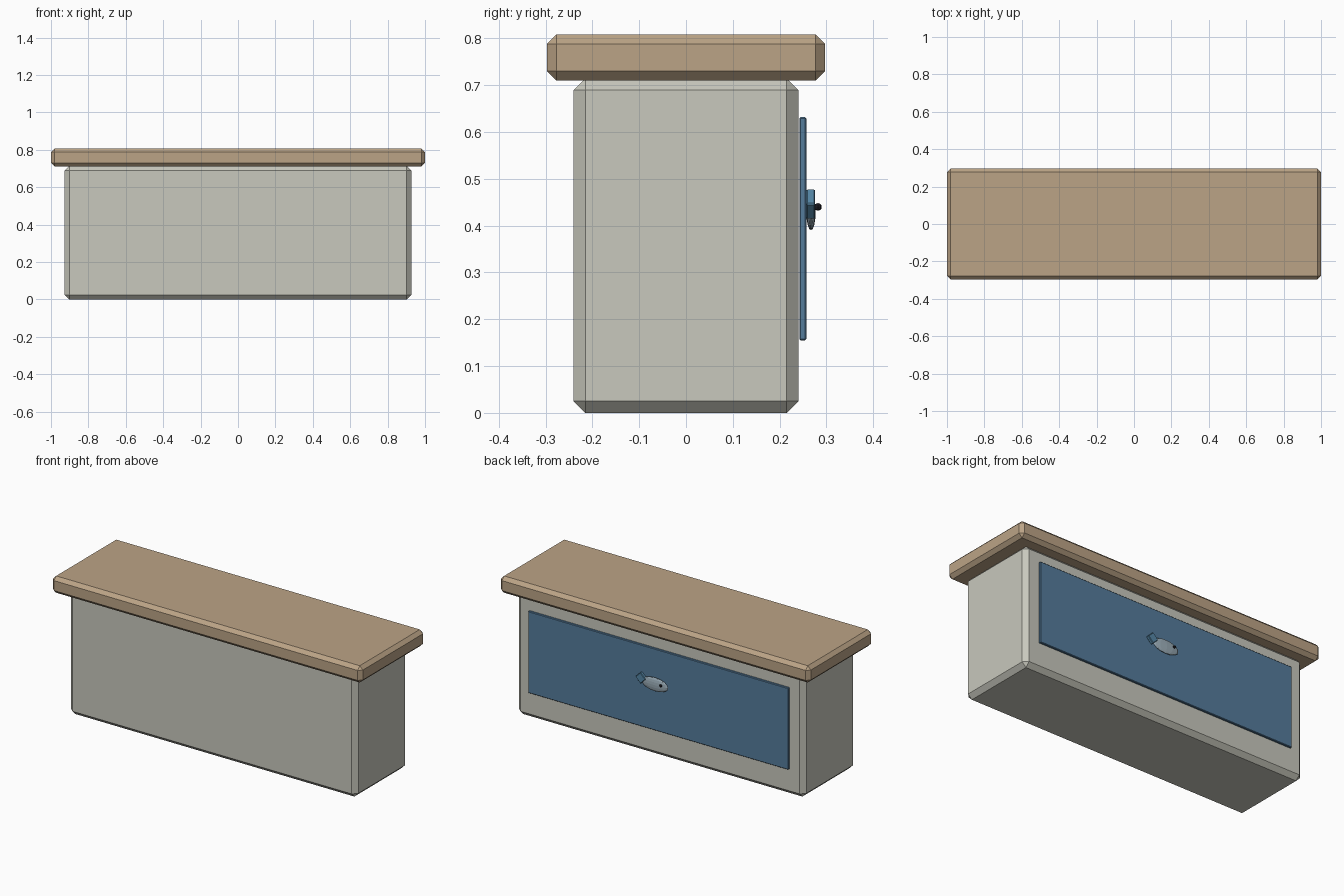
import bpy
from math import radians

if "Cube" in bpy.data.objects:
    bpy.data.objects.remove(bpy.data.objects["Cube"])


def paint(obj, name, rgb):
    mat = bpy.data.materials.get(name) or bpy.data.materials.new(name)
    mat.diffuse_color = (*rgb, 1)
    mat.use_nodes = True
    mat.node_tree.nodes["Principled BSDF"].inputs["Base Color"].default_value = mat.diffuse_color
    obj.data.materials.append(mat)


def box(name, lo, hi, bevel, mat, rgb, tilt=0):
    """Chamfered box between two corners, tilted about y."""
    mid = [(a + b) / 2 for a, b in zip(lo, hi)]
    bpy.ops.mesh.primitive_cube_add(size=1, location=mid)
    obj = bpy.context.object
    obj.name = name
    obj.scale = [b - a for a, b in zip(lo, hi)]
    bpy.ops.object.transform_apply(location=False, rotation=False, scale=True)
    obj.rotation_euler.y = radians(tilt)
    mod = obj.modifiers.new("chamfer", "BEVEL")
    mod.width = bevel
    mod.segments = 1
    paint(obj, mat, rgb)
    return obj


def ball(name, center, radii, segments, rings, mat, rgb):
    """Low-poly ellipsoid."""
    bpy.ops.mesh.primitive_uv_sphere_add(segments=segments, ring_count=rings,
                                         radius=1, location=center)
    obj = bpy.context.object
    obj.name = name
    obj.scale = radii
    bpy.ops.object.transform_apply(location=False, rotation=False, scale=True)
    paint(obj, mat, rgb)
    return obj


BLUE = (0.09, 0.20, 0.33)

# Counter body and overhanging top
box("counter_body", (-0.927, -0.24, 0), (0.927, 0.24, 0.715), 0.025,
    "stone", (0.58, 0.58, 0.51))
box("counter_top", (-1, -0.297, 0.71), (1, 0.297, 0.808), 0.02,
    "wood", (0.50, 0.37, 0.24))

# Blue panel on the rear face
box("rear_panel", (-0.84, 0.242, 0.155), (0.84, 0.257, 0.632), 0.003, "blue", BLUE)

# Fish emblem: body, diamond tail, eye
ball("fish_body", (0.013, 0.267, 0.430), (0.085, 0.010, 0.040), 12, 8,
     "fish_grey", (0.33, 0.42, 0.48))
box("fish_tail", (0.0785, 0.257, 0.4225), (0.1255, 0.276, 0.4695), 0.003,
    "tail_blue", (0.09, 0.24, 0.38), tilt=45)
ball("fish_eye", (-0.034, 0.282, 0.440), (0.008, 0.008, 0.008), 8, 6,
     "black", (0.01, 0.01, 0.015))
